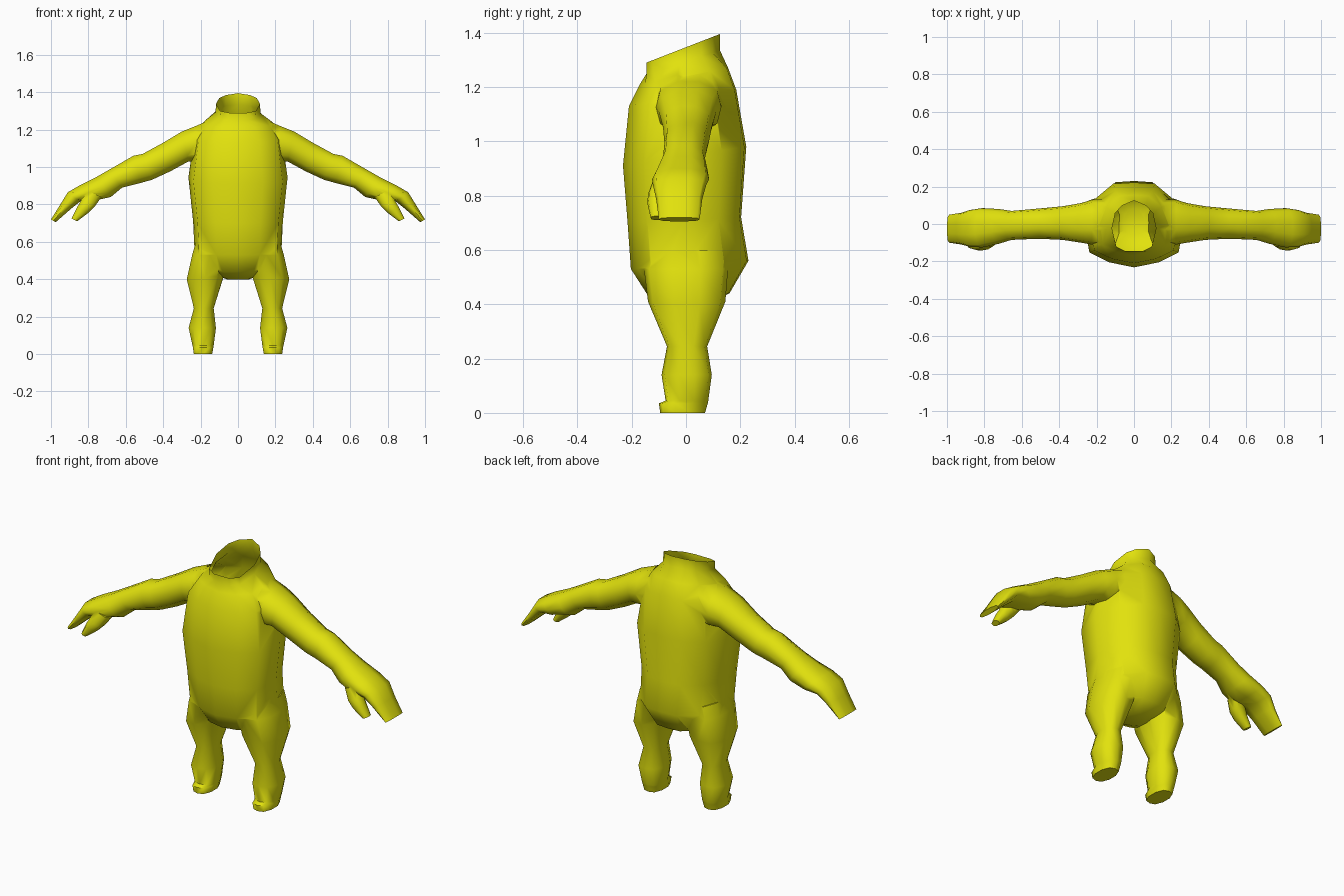
import bpy, bmesh, math
from mathutils import Vector

if "Cube" in bpy.data.objects:
    bpy.data.objects.remove(bpy.data.objects["Cube"])

yellow = bpy.data.materials.new("yellow")
yellow.diffuse_color = (0.76, 0.76, 0.004, 1)
yellow.use_nodes = True
yellow.node_tree.nodes["Principled BSDF"].inputs["Base Color"].default_value = yellow.diffuse_color


def loft(name, rings):
    """Closed skin through rings of equal point count, both ends capped."""
    bm = bmesh.new()
    rows = [[bm.verts.new(p) for p in ring] for ring in rings]
    n = len(rows[0])
    for a, b in zip(rows, rows[1:]):
        for i in range(n):
            j = (i + 1) % n
            bm.faces.new((a[i], a[j], b[j], b[i]))
    bm.faces.new(rows[0][::-1])
    bm.faces.new(rows[-1])
    bmesh.ops.recalc_face_normals(bm, faces=bm.faces)
    mesh = bpy.data.meshes.new(name)
    bm.to_mesh(mesh)
    bm.free()
    obj = bpy.data.objects.new(name, mesh)
    bpy.context.collection.objects.link(obj)
    return obj


def torso_ring(zf, zb, w, yf, yb, shape):
    """Cross-section with a pointed front and a flat back, tilted front to back."""
    half = [(0, -1), (.5, -.88), (.9, -.65), (1, 0), (.8, .6), (.42, .97)]
    if shape == "neck":
        half = [(0, -1), (.4, -1), (.8, -.82), (1, -.1), (.85, .5), (.55, .8)]
    pts = half + [(0, 1)] + [(-x, y) for x, y in half[:0:-1]]
    out = []
    for x, y in pts:
        t = (y + 1) / 2
        out.append((x * w, yf + (yb - yf) * t, zf + (zb - zf) * t))
    return out


def limb_ring(p, q, yf, yb, side, n=10):
    """Oval between two outline points p and q (x, z), from yf to yb in depth."""
    out = []
    for i in range(n):
        a = 2 * math.pi * (i + .5) / n
        # slightly squared oval that still reaches its outline
        c = max(-1, min(1, 1.08 * math.cos(a)))
        s = max(-1, min(1, 1.08 * math.sin(a)))
        x = (p[0] + q[0]) / 2 + (p[0] - q[0]) / 2 * c
        z = (p[1] + q[1]) / 2 + (p[1] - q[1]) / 2 * c
        out.append((side * x, (yf + yb) / 2 + (yb - yf) / 2 * s, z))
    return out


# torso with belly and neck collar: front z, back z, half width, front y, back y
body = loft("body", [torso_ring(*r) for r in [
    (1.29, 1.395, .118, -.145, .125, "neck"),
    (1.25, 1.335, .120, -.145, .125, "neck"),
    (1.21, 1.27, .185, -.170, .155, "body"),
    (1.13, 1.19, .235, -.210, .185, "body"),
    (.91, .98, .265, -.232, .222, "body"),
    (.70, .72, .240, -.215, .203, "body"),
    (.53, .56, .232, -.203, .230, "body"),
    (.44, .44, .165, -.145, .160, "body"),
    (.40, .40, .060, -.060, .080, "body")]])

ARM = [((.13, 1.26), (.19, 1.03), -.11, .13),
       ((.225, 1.22), (.225, 1.03), -.11, .13),
       ((.30, 1.19), (.265, 1.03), -.10, .112),
       ((.40, 1.13), (.36, .978), -.085, .095),
       ((.51, 1.07), (.46, .932), -.08, .085),
       ((.56, 1.06), (.52, .915), -.08, .08),
       ((.69, .985), (.62, .89), -.085, .07),
       ((.76, .945), (.68, .84), -.105, .08),
       ((.85, .90), (.77, .82), -.125, .085),
       ((.91, .865), (.845, .815), -.122, .075),
       ((.95, .80), (.895, .775), -.11, .06),
       ((1.0, .72), (.975, .705), -.10, .05)]
THUMB = [((.82, .88), (.73, .84), -.12, -.04),
         ((.84, .82), (.765, .79), -.14, -.06),
         ((.86, .785), (.80, .755), -.142, -.07),
         ((.89, .725), (.86, .71), -.13, -.08)]
LEG = [((.225, .60), (.06, .60), -.15, .15),
       ((.245, .53), (.06, .53), -.155, .155),
       ((.274, .40), (.075, .42), -.140, .145),
       ((.236, .245), (.130, .245), -.070, .078),
       ((.264, .14), (.118, .14), -.090, .095),
       ((.243, .045), (.130, .045), -.075, .082),
       ((.241, .035), (.132, .035), -.100, .080),
       ((.236, 0), (.138, 0), -.095, .070)]

# fuse arms, thumbs and legs into the torso
parts = []
for side, word in ((1, "right"), (-1, "left")):
    for name, rows in (("arm", ARM), ("thumb", THUMB), ("leg", LEG)):
        parts.append(loft(f"{word}_{name}", [limb_ring(*r, side) for r in rows]))
for part in parts:
    mod = body.modifiers.new(part.name, "BOOLEAN")
    mod.operation = "UNION"
    mod.solver = "EXACT"
    mod.object = part
graph = bpy.context.evaluated_depsgraph_get()
fused = bpy.data.meshes.new_from_object(body.evaluated_get(graph))
body.modifiers.clear()
body.data = fused
for part in parts:
    bpy.data.objects.remove(part)

# open the neck
bm = bmesh.new()
bm.from_mesh(fused)
bmesh.ops.remove_doubles(bm, verts=bm.verts, dist=.004)
tilt = Vector((0, -.105, .27)).normalized()
rim = Vector((0, -.145, 1.29))
lid = [f for f in bm.faces
       if all(abs((v.co - rim).dot(tilt)) < .004 for v in f.verts)
       and abs(f.normal.dot(tilt)) > .98]
bmesh.ops.delete(bm, geom=lid, context="FACES")
bm.to_mesh(fused)
bm.free()

fused.materials.clear()
fused.materials.append(yellow)
for poly in fused.polygons:
    poly.material_index = 0
bpy.context.view_layer.objects.active = body
body.select_set(True)
bpy.ops.object.shade_smooth_by_angle(angle=math.radians(60))
